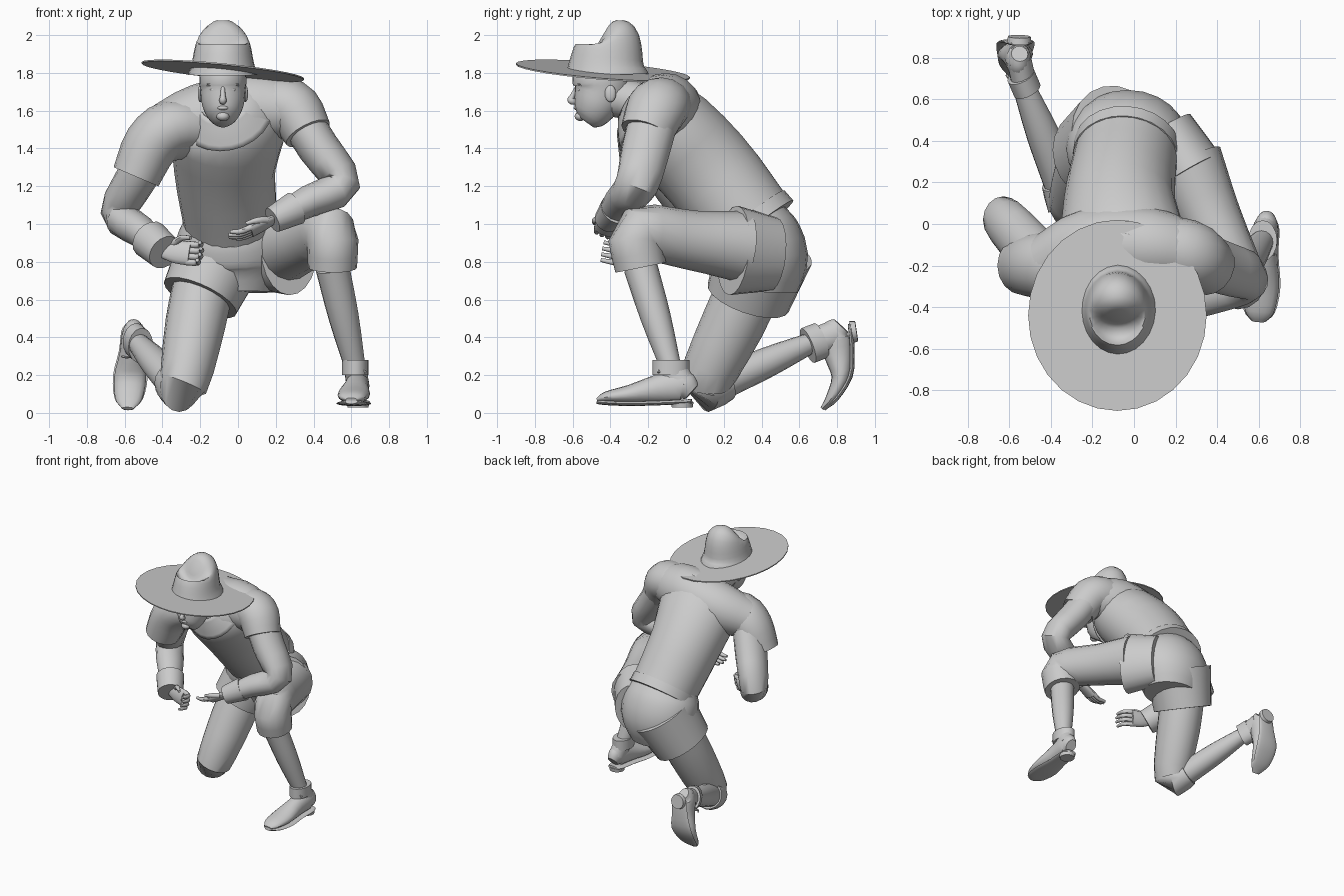
import bpy, bmesh, math
from mathutils import Vector

if "Cube" in bpy.data.objects:
    bpy.data.objects.remove(bpy.data.objects["Cube"], do_unlink=True)

grey = bpy.data.materials.new("plain grey")
grey.use_nodes = True
grey.diffuse_color = (0.6, 0.6, 0.6, 1)
grey.node_tree.nodes["Principled BSDF"].inputs["Base Color"].default_value = grey.diffuse_color
parts = []
right, back, up = Vector((1, 0, 0)), Vector((0, 1, 0)), Vector((0, 0, 1))


def finish(name, bm):
    bmesh.ops.recalc_face_normals(bm, faces=bm.faces)
    mesh = bpy.data.meshes.new(name)
    bm.to_mesh(mesh)
    bm.free()
    mesh.materials.append(grey)
    ob = bpy.data.objects.new(name, mesh)
    bpy.context.collection.objects.link(ob)
    parts.append(ob)
    return ob


def smooth_path(points, radii, depths, steps):
    """Catmull-Rom curve through the points, carrying the ring sizes along."""
    s = [Vector((*p, r, d)) for p, r, d in zip(points, radii, depths)]
    s = [s[0] * 2 - s[1]] + s + [s[-1] * 2 - s[-2]]
    path = []
    for a, b, c, d in zip(s, s[1:], s[2:], s[3:]):
        for k in range(steps):
            t = k / steps
            path.append((b * 2 + (c - a) * t + (a * 2 - b * 5 + c * 4 - d) * t ** 2
                         + (b * 3 - a - c * 3 + d) * t ** 3) / 2)
    return path + [s[-2]]


def loft(name, points, radii, flat=1, depths=None, side=right, sides=16, steps=3, caps=True):
    """Skin elliptical rings along a path; radius lies along side, depth across it."""
    path = smooth_path(points, radii, depths or [r * flat for r in radii], steps)
    bm = bmesh.new()
    rings = []
    for i, p in enumerate(path):
        before, after = path[max(i - 1, 0)], path[min(i + 1, len(path) - 1)]
        along = (after.xyz - before.xyz).normalized()
        u = (side - along * side.dot(along)).normalized()
        v = along.cross(u)
        angles = [math.tau * k / sides for k in range(sides)]
        rings.append([bm.verts.new(p.xyz + u * math.cos(a) * p[3] + v * math.sin(a) * p[4]) for a in angles])
    for ring, following in zip(rings, rings[1:]):
        for k in range(sides):
            j = (k + 1) % sides
            bm.faces.new((ring[k], ring[j], following[j], following[k]))
    if caps:
        bm.faces.new(rings[0])
        bm.faces.new(rings[-1])
    return finish(name, bm)


def ball(name, location, size):
    bm = bmesh.new()
    bmesh.ops.create_uvsphere(bm, u_segments=12, v_segments=8, radius=1)
    bmesh.ops.scale(bm, vec=size, verts=bm.verts)
    bmesh.ops.translate(bm, vec=location, verts=bm.verts)
    return finish(name, bm)


# Joints of the kneeling pose
waist, middle, chest, throat = map(Vector, (
    (-.04, .32, 1.02), (-.07, .1, 1.3), (-.05, -.15, 1.55), (-.08, -.28, 1.65)))
shoulder_left, elbow_left, wrist_left = map(Vector, ((.3, -.16, 1.6), (.55, -.26, 1.21), (.2, -.41, 1.03)))
shoulder_right, elbow_right, wrist_right = map(Vector, ((-.42, -.2, 1.47), (-.63, .02, 1.06), (-.4, -.3, .86)))
hip_left, knee_left, ankle_left = map(Vector, ((.25, .3, .88), (.49, -.25, .95), (.62, -.08, .24)))
hip_right, knee_right, ankle_right = map(Vector, ((-.16, .4, .8), (-.29, .1, .15), (-.53, .66, .37)))

# Shirt leaning forward, with broad shoulders, a hem and a wide flat collar
hem = waist + (waist - middle) * .2
loft("shirt", [hem, waist, middle, chest, throat], [.25, .25, .27, .3, .13],
     depths=[.25, .25, .26, .24, .12], side=right + up * .2, sides=24)
loft("shirt_yoke", [shoulder_right, chest + Vector((-.15, .04, 0)), chest + Vector((.13, .04, .06)), shoulder_left],
     [.15, .19, .19, .14], side=back, sides=20)
loft("shirt_hem", [hem, waist], [.26, .256], sides=24, steps=1)
collar = loft("collar", [throat, chest.lerp(throat, .7), chest.lerp(throat, .35)], [.13, .19, .25],
              side=right + up * .15, sides=24, caps=False)
collar.modifiers.new("thickness", 'SOLIDIFY').thickness = .01

# Short breeches over the hips, one leg forward and one down
seat = Vector((-.03, .4, .8))
loft("seat", [waist, seat.lerp(waist, .6), seat, seat - up * .16], [.25, .29, .29, .22], flat=.86, sides=24)
loft("breeches_left", [seat + Vector((.18, .06, .04)), hip_left + Vector((.02, -.05, -.02))],
     [.14, .17], flat=1.4, sides=20)
loft("breeches_right", [seat + Vector((-.05, .02, .07)), seat + Vector((-.17, -.07, -.19))],
     [.24, .21], flat=1.08, sides=20)


def leg(which, hip, knee, hem, ankle, radii):
    """Knee-length trouser leg and the slimmer shin below it."""
    loft("trouser_" + which, [hip, hip.lerp(knee, .5), knee, hem], radii, flat=1.05)
    loft("shin_" + which, [hem, hem.lerp(ankle, .5), ankle], [.09, .08, .055])


leg("left", hip_left, knee_left, Vector((.5, -.24, .77)), ankle_left, [.18, .15, .14, .13])
leg("right", hip_right, knee_right, Vector((-.35, .21, .17)), ankle_right, [.16, .16, .13, .1])


def boot(which, heel, toe, rise, bend, ankle, shin):
    """Upper, sole, heel block, ankle cuff and laces, placed between heel and toe."""
    heel, toe, rise = Vector(heel), Vector(toe), Vector(rise)
    along, heights, widths = (0, .1, .35, .65, .9, 1), (.1, .17, .15, .1, .06, .02), (.04, .06, .065, .085, .07, .03)
    ground = [heel.lerp(toe, t) + rise * bend * t ** 5 for t in along]
    loft("boot_upper_" + which, [p + rise * h / 2 for p, h in zip(ground, heights)], widths,
         depths=[h / 2 for h in heights])
    loft("boot_sole_" + which, ground, [w * 1.08 for w in widths], depths=[.013] * len(along))
    loft("boot_heel_" + which, [ground[1], ground[1] - rise * .03], [.06, .055], steps=1)
    loft("boot_ankle_" + which, [ground[1] + rise * .08, ankle], [.06, .06], flat=1.3, steps=1)
    loft("boot_cuff_" + which, [ankle - shin * .04, ankle + shin * .04], [.07, .07], flat=1.4, steps=1)
    knot = ground[2] + rise * .16
    for sign in (-1, 1):
        tip = knot + right * sign * .05
        loft("boot_lace_" + which, [knot, knot.lerp(tip, .5) + rise * .03, tip], [.007] * 3, side=back + up, sides=6)


boot("left", (.64, .03, .06), (.6, -.47, .04), up, .02, ankle_left, up)
boot("right", (-.55, .87, .47), (-.58, .9, .05), (-.02, -1, -.15), .17, ankle_right + back * .02,
     (knee_right - ankle_right).normalized())


def arm(which, shoulder, elbow, wrist, sleeve, cuff):
    """Puffed sleeve, bent arm and wrist cuff."""
    upper, fore = shoulder.lerp(elbow, .5), elbow.lerp(wrist, .5)
    loft("sleeve_" + which, sleeve, [.14, .16, .16, .14], flat=.92, side=back)
    loft("arm_" + which, [shoulder, upper, elbow, fore, wrist], [.13, .13, .115, .1, .07], flat=.85, side=back)
    loft("cuff_" + which, [fore.lerp(wrist, .4), wrist.lerp(fore, -.1)], cuff, side=back, steps=1)


arm("left", shoulder_left, elbow_left, wrist_left,
    [chest + Vector((.13, .05, .08)), chest + Vector((.27, .02, .08)), shoulder_left,
     shoulder_left + Vector((.07, -.05, -.12))], [.09, .07])
arm("right", shoulder_right, elbow_right, wrist_right,
    [chest + Vector((-.15, 0, -.04)), chest + Vector((-.3, -.05, -.04)), shoulder_right + Vector((-.04, 0, -.05)),
     shoulder_right + Vector((-.12, 0, -.22))], [.105, .095])


def hand(which, wrist, forward, across, curl):
    """Palm, four curled fingers and a thumb."""
    ahead, across = Vector(forward).normalized(), Vector(across)
    across = (across - ahead * across.dot(ahead)).normalized()
    palm = ahead.cross(across)

    def spot(reach, sideways, bend):
        return wrist + ahead * reach + across * sideways + palm * bend

    loft("palm_" + which, [spot(0, 0, 0), spot(.07, 0, 0), spot(.15, 0, 0)], [.04, .06, .065], flat=.45, side=across)
    for i in range(4):
        place = (i - 1.5) * .032
        length = .15 - .015 * abs(i - 1.5)
        loft("finger_" + which, [spot(.14, place, 0), spot(.14 + length / 2, place, curl * .2),
                                 spot(.14 + length * (1 - curl * 4), place, curl)],
             [.018, .016, .01], side=across, sides=8)
    loft("thumb_" + which, [spot(.05, .04, 0), spot(.1, .07, curl * .4), spot(.16, .07, curl * .8)],
         [.02, .017, .01], side=palm, sides=8)


hand("left", wrist_left, (-.9, -.1, -.45), (0, -1, .4), .03)
hand("right", wrist_right, (.9, -.2, -.1), (0, .2, 1), .1)

# Head, with its features placed from the middle of the face
face = Vector((-.08, -.58, 1.67))
loft("neck", [chest, throat, face + back * .18], [.13, .11, .1])
loft("head", [face + Vector((0, y, z)) for y, z in
              ((.05, -.13), (.07, -.1), (.1, -.04), (.13, .04), (.13, .1), (.14, .17))],
     [.04, .08, .11, .12, .125, .11], depths=[.05, .09, .12, .145, .15, .13], sides=24)
loft("nose", [face + Vector((0, y, z)) for y, z in ((.01, .07), (-.02, .01), (-.03, -.015), (0, -.025))],
     [.01, .014, .02, .015], sides=10)
ball("lips", face - up * .055, (.03, .015, .012))
ball("chin", face + Vector((0, .02, -.1)), (.035, .03, .025))
for sign in (-1, 1):
    ball("eye", face + Vector((sign * .05, .017, .04)), (.018, .012, .009))
    ball("brow", face + Vector((sign * .05, .02, .07)), (.035, .018, .01))
    ball("ear", face + Vector((sign * .12, .18, .02)), (.013, .03, .045))

# Wide hat with a tilted flat brim
brim = Vector((-.08, -.44, 1.81))
loft("hat_crown", [brim + Vector((0, y, z)) for y, z in ((.02, -.02), (.02, .04), (.03, .14), (.02, .175), (0, .19))],
     [.185, .165, .145, .12, .05], flat=1.2, sides=24)
bm = bmesh.new()
bmesh.ops.create_cone(bm, segments=28, radius1=.43, radius2=.43, depth=.008, cap_ends=True)
for v in bm.verts:
    v.co.y *= 1.07
    v.co.z -= v.co.x * .1 + v.co.y * .08
    v.co += brim
finish("hat_brim", bm)

# Smooth shading with crisp edges
bpy.ops.object.select_all(action='DESELECT')
for ob in parts:
    ob.select_set(True)
bpy.context.view_layer.objects.active = parts[0]
bpy.ops.object.shade_smooth_by_angle(angle=math.radians(45))
